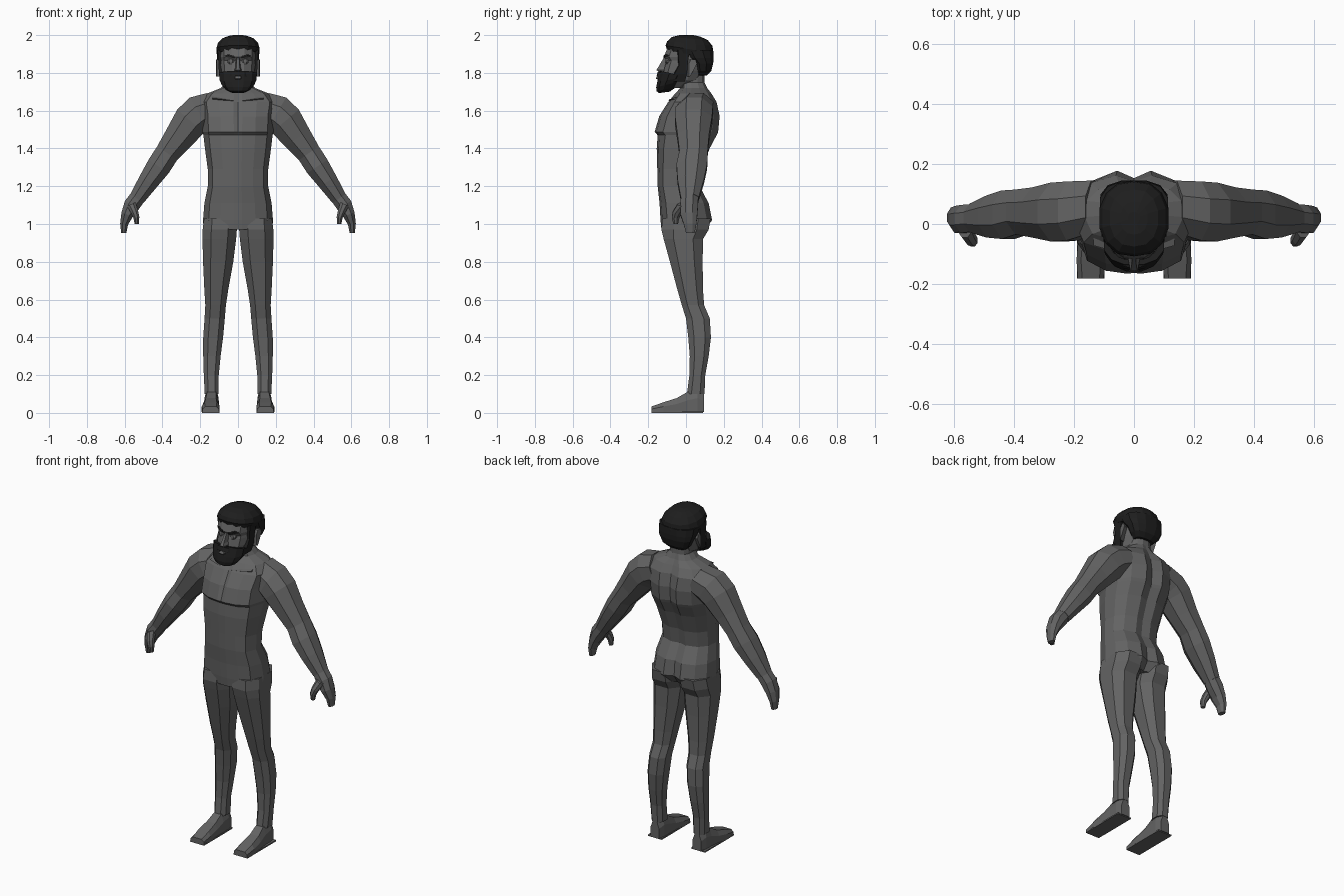
import bpy, bmesh, math
from mathutils import Vector


def material(name, value):
    m = bpy.data.materials.new(name)
    m.diffuse_color = (value, value, value, 1)
    return m


SKIN = material("grey_skin", 0.125)
HAIR = material("black_hair", 0.013)


def loft(name, rings, mat, mirror=False):
    """Skin a list of equal-length point rings and cap both ends."""
    bm = bmesh.new()
    vs = [[bm.verts.new(p) for p in r] for r in rings]
    n = len(rings[0])
    for a, b in zip(vs, vs[1:]):
        for i in range(n):
            j = (i + 1) % n
            bm.faces.new((a[i], a[j], b[j], b[i]))
    bm.faces.new(vs[0][::-1])
    bm.faces.new(vs[-1])
    bmesh.ops.recalc_face_normals(bm, faces=bm.faces)
    me = bpy.data.meshes.new(name)
    bm.to_mesh(me)
    bm.free()
    me.materials.append(mat)
    ob = bpy.data.objects.new(name, me)
    bpy.context.collection.objects.link(ob)
    if mirror:
        ob.modifiers.new("mirror", "MIRROR").use_mirror_merge = False
    return ob


def oval(z, x0, x1, y0, y1, n=8, power=0.8, tilt=0.0):
    """Horizontal squarish ring between the given limits; tilt lifts the front."""
    ring = []
    c0 = math.cos(math.pi / n)
    for i in range(n):
        a = 2 * math.pi * (i + 0.5) / n
        c, s = math.cos(a) / c0, math.sin(a) / c0
        c = math.copysign(min(1, abs(c)) ** power, c)
        s = math.copysign(min(1, abs(s)) ** power, s)
        ring.append((x0 + (x1 - x0) * (c + 1) / 2, y0 + (y1 - y0) * (s + 1) / 2, z - tilt * s))
    return ring


def trunk(z, w, yf, yb, cleft, groove):
    """Torso ring with a chest cleft and a spine groove."""
    d = yb - yf
    half = [(0.12, yf), (0.5, yf + 0.01), (0.84, yf + 0.13 * d), (1, yf + 0.42 * d),
            (0.95, yf + 0.7 * d), (0.72, yf + 0.9 * d), (0.3, yb)]
    right = [(x * w, y, z) for x, y in half]
    left = [(-x, y, h) for x, y, h in reversed(right)]
    return [(0, yf + cleft, z)] + right + [(0, yb - groove, z)] + left


def limb(points):
    """Rings across a path in x-z; each point is x, z, y0, y1, half thickness."""
    rings = []
    for i, (x, z, y0, y1, r) in enumerate(points):
        a, b = points[max(0, i - 1)], points[min(len(points) - 1, i + 1)]
        t = Vector((b[0] - a[0], b[1] - a[1])).normalized()
        ring = []
        for k in range(8):
            an = math.pi * (k + 0.5) / 4
            c, s = math.cos(an) / 0.924, math.sin(an) / 0.924
            ring.append((x - t.y * r * c, (y0 + y1) / 2 + (y1 - y0) / 2 * s, z + t.x * r * c))
        rings.append(ring)
    return rings


def box(y0, y1, x0, x1, z0, z1):
    """Ring pair making a plain block."""
    return [[(x, y0, z0), (x, y1, z0), (x, y1, z1), (x, y0, z1)] for x in (x0, x1)]


# Torso and neck
loft("torso", [trunk(*r) for r in (
    (0.97, 0.182, -0.130, 0.100, 0, 0.02), (1.02, 0.185, -0.135, 0.138, 0, 0.025),
    (1.11, 0.178, -0.140, 0.120, 0, 0.015), (1.20, 0.160, -0.150, 0.072, 0, 0.01),
    (1.29, 0.160, -0.152, 0.085, 0, 0.012), (1.40, 0.175, -0.155, 0.125, 0, 0.015),
    (1.470, 0.183, -0.150, 0.162, 0, 0.02), (1.487, 0.187, -0.166, 0.170, 0.003, 0.022),
    (1.57, 0.188, -0.142, 0.178, 0.012, 0.025), (1.645, 0.200, -0.095, 0.162, 0.008, 0.02),
    (1.69, 0.165, -0.058, 0.135, 0.004, 0.012), (1.72, 0.090, -0.030, 0.112, 0, 0.005),
    (1.75, 0.064, -0.025, 0.098, 0, 0), (1.84, 0.062, -0.030, 0.095, 0, 0))], SKIN)

# Collar bones
loft("collar_bones", [[(x, y - 0.006, z), (x, y + 0.02, z - 0.014), (x, y + 0.03, z + 0.012)]
     for x, y, z in ((0.02, -0.086, 1.652), (0.08, -0.082, 1.660), (0.135, -0.066, 1.666))], SKIN, True)

# Arms
loft("arms", limb([(0.13, 1.615, -0.03, 0.145, 0.085), (0.205, 1.585, -0.055, 0.142, 0.098),
                   (0.25, 1.545, -0.058, 0.138, 0.094), (0.315, 1.455, -0.045, 0.122, 0.078),
                   (0.375, 1.375, -0.035, 0.115, 0.064), (0.42, 1.305, -0.05, 0.112, 0.064),
                   (0.475, 1.225, -0.045, 0.095, 0.054), (0.535, 1.135, -0.028, 0.068, 0.042)]), SKIN, True)

# Hands and thumbs
loft("hands", limb([(0.525, 1.15, -0.025, 0.066, 0.041), (0.562, 1.10, -0.03, 0.064, 0.043),
                    (0.587, 1.05, -0.03, 0.06, 0.032), (0.603, 1.00, -0.012, 0.055, 0.021),
                    (0.605, 0.953, 0.0, 0.046, 0.014)]), SKIN, True)
loft("thumbs", limb([(0.565, 1.105, -0.045, 0.02, 0.025), (0.548, 1.065, -0.07, -0.02, 0.020),
                     (0.538, 1.035, -0.075, -0.035, 0.016), (0.536, 1.0, -0.067, -0.042, 0.011)]), SKIN, True)

# Legs
loft("legs", [oval(*r) for r in (
    (0.10, 0.102, 0.176, 0.005, 0.098), (0.20, 0.102, 0.181, 0.018, 0.102),
    (0.30, 0.092, 0.184, 0.020, 0.120), (0.40, 0.079, 0.184, 0.012, 0.132),
    (0.50, 0.070, 0.177, 0.000, 0.126), (0.57, 0.064, 0.173, -0.022, 0.096),
    (0.65, 0.052, 0.178, -0.045, 0.090), (0.80, 0.025, 0.185, -0.085, 0.088),
    (0.92, 0.010, 0.188, -0.118, 0.090), (0.97, 0.006, 0.187, -0.130, 0.120),
    (1.03, 0.006, 0.180, -0.125, 0.130))], SKIN, True)

# Feet, lofted from heel to toe
loft("feet", [[(a, y, 0.004), (b, y, 0.004), (b, y, h * 0.6), (b - 0.015, y, h),
               (a + 0.015, y, h), (a, y, h * 0.6)] for y, a, b, h in (
    (0.096, 0.112, 0.168, 0.105), (0.06, 0.102, 0.178, 0.13), (0.01, 0.102, 0.178, 0.112),
    (-0.05, 0.101, 0.186, 0.078), (-0.12, 0.097, 0.192, 0.056), (-0.182, 0.100, 0.188, 0.034))], SKIN, True)
loft("soles", box(-0.182, 0.09, 0.098, 0.19, 0.0, 0.008), SKIN, True)

# Head
loft("head", [oval(z, -w, w, a, b, 12) for z, w, a, b in (
    (1.72, 0.045, -0.125, 0.0), (1.76, 0.078, -0.13, 0.07), (1.81, 0.090, -0.118, 0.10),
    (1.85, 0.094, -0.108, 0.12), (1.865, 0.094, -0.102, 0.12), (1.885, 0.095, -0.116, 0.12),
    (1.93, 0.095, -0.100, 0.12), (1.97, 0.07, -0.07, 0.10))], SKIN)

# Nose, brows, eyes, ears and lips
loft("nose", [[(-w, -0.09, z), (w, -0.09, z), (w * 0.5, y, z), (-w * 0.5, y, z)]
     for z, w, y in ((1.803, 0.022, -0.135), (1.815, 0.024, -0.157), (1.83, 0.017, -0.147),
                     (1.88, 0.012, -0.118))], SKIN)
loft("eyebrows", [[(x, y, z), (x, y + 0.03, z), (x, y + 0.03, z + 0.011), (x, y, z + 0.011)]
     for x, y, z in ((0.018, -0.120, 1.879), (0.05, -0.113, 1.887), (0.075, -0.085, 1.880))], HAIR, True)
loft("eyes", [oval(z, 0.038 - w, 0.038 + w, -0.107 - w * 0.2, -0.08, 8) for z, w in
              ((1.848, 0.010), (1.858, 0.018), (1.866, 0.018), (1.874, 0.010))], SKIN, True)
loft("ears", [[(0.082, a, z), (0.112, a + 0.012, z), (0.116, b, z), (0.085, b - 0.01, z)]
     for z, a, b in ((1.782, 0.005, 0.022), (1.81, 0.004, 0.038), (1.85, 0.004, 0.058),
                     (1.872, 0.015, 0.05))], SKIN, True)
loft("lips", [[(-w, -0.12, z), (w, -0.12, z), (w * 0.5, y, z), (-w * 0.5, y, z)]
     for z, w, y in ((1.764, 0.016, -0.152), (1.771, 0.028, -0.160), (1.777, 0.030, -0.157),
                     (1.784, 0.018, -0.154))], SKIN)

# Hair: crown with raised front, back of the head, sideburns
loft("hair_crown", [oval(z, -w, w, a, b, 14, 0.9, t) for z, w, a, b, t in (
    (1.898, 0.108, -0.100, 0.140, 0.022), (1.925, 0.115, -0.108, 0.146, 0.02),
    (1.955, 0.106, -0.100, 0.140, 0.012), (1.982, 0.080, -0.075, 0.115, 0.008),
    (1.996, 0.045, -0.035, 0.075, 0.004), (2.0, 0.02, 0.0, 0.04, 0))], HAIR)
loft("hair_back", [oval(z, -w, w, a, b, 12) for z, w, a, b in (
    (1.785, 0.060, 0.045, 0.110), (1.81, 0.086, 0.045, 0.134), (1.85, 0.104, 0.035, 0.144),
    (1.88, 0.112, 0.0, 0.146), (1.92, 0.113, -0.03, 0.144))], HAIR)
loft("sideburns", [[(0.07, a, z), (w, a + 0.008, z), (w, b, z), (0.07, b, z)] for z, w, a, b in (
    (1.755, 0.092, -0.08, -0.005), (1.80, 0.101, -0.066, 0.006), (1.84, 0.103, -0.045, 0.008),
    (1.92, 0.108, -0.05, 0.02))], HAIR, True)

# Beard and moustache
loft("beard", [oval(z, -w, w, a, b, 12, 0.9, t) for z, w, a, b, t in (
    (1.697, 0.036, -0.142, -0.085, -0.004), (1.715, 0.066, -0.156, -0.050, -0.012),
    (1.740, 0.086, -0.158, -0.025, -0.016), (1.765, 0.097, -0.152, -0.003, -0.012),
    (1.795, 0.100, -0.136, 0.004, 0.016))], HAIR)
loft("moustache", [[(x, y, z), (x, -0.09, z), (x, -0.09, z + 0.022), (x, y + 0.008, z + 0.022)]
     for x, y, z in ((-0.07, -0.115, 1.772), (-0.035, -0.148, 1.782), (0, -0.156, 1.786),
                     (0.035, -0.148, 1.782), (0.07, -0.115, 1.772))], HAIR)
